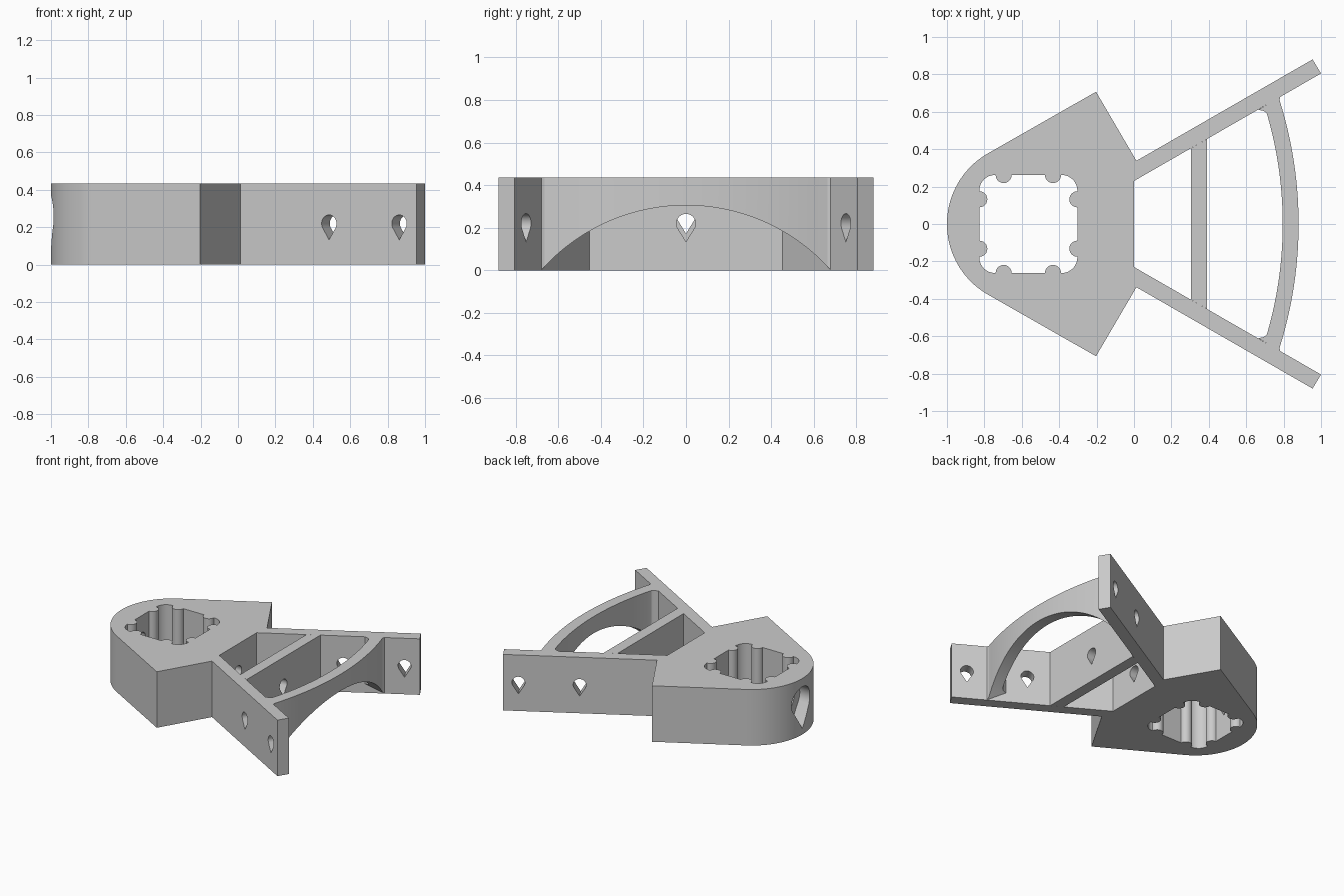
import bpy, bmesh, math
from mathutils import Matrix, Vector

cube = bpy.data.objects.get("Cube")
if cube:
    bpy.data.objects.remove(cube, do_unlink=True)

HEIGHT = 0.435
HOLE_Z = 0.22
NOSE_Z = 0.258
NOSE_X = -0.565

grey = bpy.data.materials.new("plain grey")
grey.use_nodes = True
grey.diffuse_color = (0.6, 0.6, 0.6, 1)
grey.node_tree.nodes["Principled BSDF"].inputs["Base Color"].default_value = grey.diffuse_color


def arc(cx, cy, r, start, end, steps):
    angles = [math.radians(start + (end - start) * i / steps) for i in range(steps + 1)]
    return [(cx + r * math.cos(a), cy + r * math.sin(a)) for a in angles]


def mirrored(half):
    """Close a half outline by reflecting it across y = 0."""
    return half + [(x, -y) for x, y in reversed(half) if y > 1e-5]


def loft(name, rings, matrix=Matrix()):
    """Skin a solid through matching rings of points."""
    bm = bmesh.new()
    loops = [[bm.verts.new(p) for p in ring] for ring in rings]
    bm.faces.new(loops[0][::-1])
    bm.faces.new(loops[-1])
    for low, high in zip(loops, loops[1:]):
        for i in range(len(low)):
            bm.faces.new((low[i - 1], low[i], high[i], high[i - 1]))
    bm.transform(matrix)
    bm.normal_update()
    # Rings may run either way round: turn the shell outward
    if bm.calc_volume(signed=True) < 0:
        bmesh.ops.reverse_faces(bm, faces=bm.faces)
    mesh = bpy.data.meshes.new(name)
    bm.to_mesh(mesh)
    bm.free()
    mesh.materials.append(grey)
    ob = bpy.data.objects.new(name, mesh)
    bpy.context.collection.objects.link(ob)
    return ob


def prism(name, points, depth, matrix=Matrix()):
    return loft(name, [[(x, y, z) for x, y in points] for z in (0, depth)], matrix)


def teardrop(name, r, start, direction, depth):
    """Upright teardrop, point down, running along direction."""
    d = Vector(direction).normalized()
    up = Vector((0, 0, 1))
    m = Matrix((up.cross(d), up, d)).transposed().to_4x4()
    m.translation = start
    return prism(name, arc(0, 0, r, -32, 212, 24) + [(0, -1.9 * r)], depth, m)


def cut(ob, cutters):
    bpy.context.view_layer.objects.active = ob
    for c in cutters:
        c.hide_render = True
        mod = ob.modifiers.new("cut", 'BOOLEAN')
        mod.operation = 'DIFFERENCE'
        mod.solver = 'EXACT'
        mod.object = c
        bpy.ops.object.modifier_apply(modifier=mod.name)
        bpy.data.objects.remove(c, do_unlink=True)


# Block with rounded nose and two splayed arms
frame = prism("block_and_arms", mirrored(
    arc(NOSE_X, 0, 0.435, 180, 120, 20)
    + [(-0.203, 0.707), (0.013, 0.338), (0.955, 0.88), (1, 0.805), (0, 0.23)]), HEIGHT)

# Square socket with rounded corners and gripping ribs
socket = []
side, rib_y, corner = 0.262, 0.132, 0.083
for k in range(4):
    turn = Matrix.Rotation(k * math.pi / 2, 2)
    quarter = (arc(side, -rib_y, 0.043, 270, 90, 12) + arc(side, rib_y, 0.043, 270, 90, 12)
               + arc(side - corner, side - corner, corner, 1, 89, 8))
    for p in quarter:
        v = turn @ Vector(p)
        socket.append((v.x + NOSE_X, v.y))
cutters = [prism("socket_cutter", socket, 1, Matrix.Translation((0, 0, -0.2)))]

# Counterbored nose hole and the bolt hole behind the socket
cutters.append(teardrop("counterbore_cutter", 0.112, (-1.1, 0, NOSE_Z), (1, 0, 0), 0.2))
cutters.append(teardrop("nose_cutter", 0.045, (-1.1, 0, NOSE_Z), (1, 0, 0), 0.4))
cutters.append(teardrop("rear_cutter", 0.045, (-0.45, 0, HOLE_Z), (1, 0, 0), 0.6))

# Bolt holes square to each arm
for s in (-1, 1):
    normal = Vector((-0.5, 0.866 * s, 0))
    for x, y in ((0.508, 0.574), (0.883, 0.79)):
        start = Vector((x, y * s, HOLE_Z)) - normal * 0.1
        cutters.append(teardrop("arm_cutter", 0.046, start, normal, 0.2))
cut(frame, cutters)

# Straight crossbar between the arms
crossbar = prism("crossbar", mirrored([(0.305, 0.405), (0.39, 0.454)]), HEIGHT)
cut(crossbar, [teardrop("bar_cutter", 0.045, (0.2, 0, HOLE_Z), (1, 0, 0), 0.3)])


# Curved brace with filleted ends, arched underneath
def bow(front, radius, y):
    return front - radius + math.sqrt(radius ** 2 - y ** 2)


stations = [(y, bow(0.795, 2.1, y), bow(0.88, 2.2, y)) for y in (0.575 * i / 24 for i in range(25))]
stations += [(y, x, bow(0.88, 2.2, y)) for y, x in
             ((0.592, 0.709), (0.604, 0.695), (0.611, 0.665), (0.645, 0.722))]
stations += [(0.665, 0.756, 0.778), (0.682, 0.78, 0.783), (0.69, 0.79, 0.8)]
stations = [(-y, a, b) for y, a, b in reversed(stations[1:])] + stations
rings = []
for y, x_in, x_out in stations:
    under = max(0, math.sqrt(0.91 ** 2 - y ** 2) - 0.605)
    rings.append([(x_in, y, HEIGHT), (x_out, y, HEIGHT), (x_out, y, under), (x_in, y, under)])
brace = loft("curved_brace", rings)

# Smooth the curves, keep the edges crisp
bpy.ops.object.select_all(action='DESELECT')
for ob in (frame, crossbar, brace):
    ob.select_set(True)
    bpy.context.view_layer.objects.active = ob
bpy.ops.object.shade_smooth_by_angle(angle=math.radians(30))
